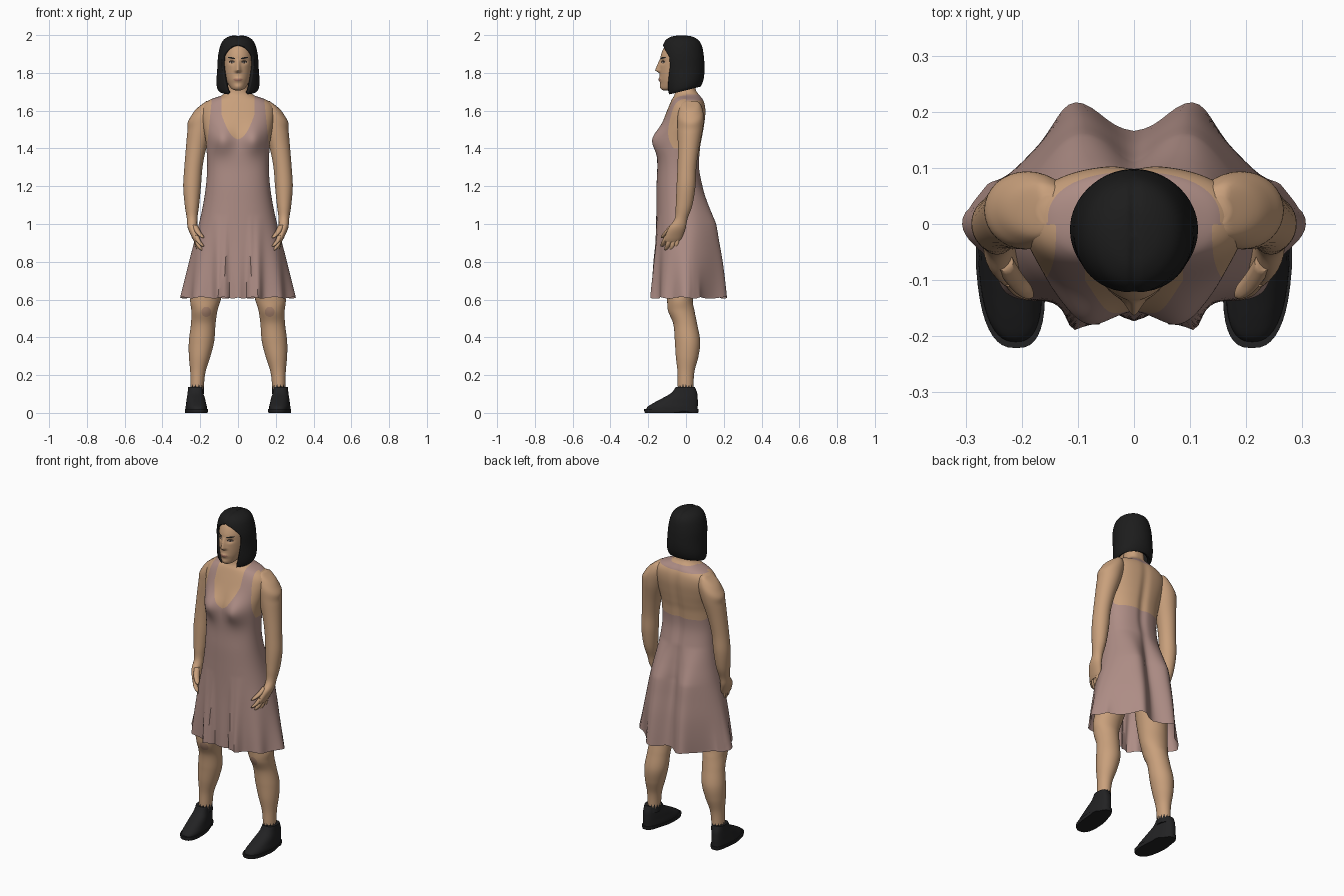
import bpy, bmesh, math
from math import sin, cos, exp, pi, atan2

if "Cube" in bpy.data.objects:
    bpy.data.objects.remove(bpy.data.objects["Cube"], do_unlink=True)


def material(name, r, g, b):
    m = bpy.data.materials.new(name)
    m.use_nodes = True
    m.diffuse_color = (r, g, b, 1)
    bsdf = next(n for n in m.node_tree.nodes if n.type == 'BSDF_PRINCIPLED')
    bsdf.inputs["Base Color"].default_value = (r, g, b, 1)
    bsdf.inputs["Roughness"].default_value = 0.8
    return m


SKIN = material("skin", .58, .35, .2)
BLUSH = material("knee blush", .43, .25, .17)
LIPS = material("lips", .42, .2, .14)
DRESS = material("dusty rose cloth", .42, .265, .235)
HAIR = material("black hair", .012, .012, .012)
LEATHER = material("black leather", .016, .016, .017)
WHITE = material("eye white", .42, .36, .32)
DARK = material("eye dark", .03, .02, .015)


def clamp(t):
    return max(0.0, min(1.0, t))


def bell(d, s):
    return exp(-(d / s) ** 2)


def spline(keys, n):
    """Smooth curve through the key rows."""
    out = []
    for i in range(n + 1):
        t = i / n * (len(keys) - 1)
        k = min(int(t), len(keys) - 2)
        u = t - k
        p = [keys[max(0, min(len(keys) - 1, k + j))] for j in (-1, 0, 1, 2)]
        out.append([.5 * (2 * b + (c - a) * u + (2 * a - 5 * b + 4 * c - d) * u * u
                          + (3 * b - a - 3 * c + d) * u ** 3) for a, b, c, d in zip(*p)])
    return out


def power(v, e):
    return math.copysign(abs(v) ** e, v)


def loft(name, keys, mats, seg=32, rows=40, deform=None, gap=None, paint=(),
         cap=True, square=1.0, mirror=False, thick=0):
    """Skin horizontal rings (z, x, y, rx, ry); gap leaves the front open."""
    bm = bmesh.new()
    rings = []
    for z, x, y, rx, ry in spline(keys, rows):
        g = gap(z) if gap else 0
        ring = []
        for j in range(seg + (1 if gap else 0)):
            a = g + (2 * pi - 2 * g) * j / seg
            p = (x + rx * power(sin(a), square), y - ry * power(cos(a), square), z)
            ring.append(bm.verts.new(deform(*p) if deform else p))
        rings.append(ring)
    for r, s in zip(rings, rings[1:]):
        for j in range(seg):
            k = j + 1 if gap else (j + 1) % seg
            bm.faces.new((r[j], r[k], s[k], s[j]))
    if cap:
        bm.faces.new(rings[0])
        bm.faces.new(rings[-1])
    if gap:
        bmesh.ops.remove_doubles(bm, verts=bm.verts, dist=.0004)
    bmesh.ops.recalc_face_normals(bm, faces=bm.faces)
    for rule, index in paint:
        paint_region(bm, rule, index)
    mesh = bpy.data.meshes.new(name)
    bm.to_mesh(mesh)
    bm.free()
    ob = bpy.data.objects.new(name, mesh)
    bpy.context.scene.collection.objects.link(ob)
    for m in mats:
        mesh.materials.append(m)
    if mirror:
        ob.modifiers.new("mirror", 'MIRROR')
    if thick:
        mod = ob.modifiers.new("thickness", 'SOLIDIFY')
        mod.thickness, mod.offset = thick, -1
    bpy.ops.object.select_all(action='DESELECT')
    ob.select_set(True)
    bpy.context.view_layer.objects.active = ob
    bpy.ops.object.shade_smooth_by_angle(angle=math.radians(50))


def paint_region(bm, rule, index):
    """Cut the mesh along rule = 0 and colour the negative side."""
    value = {v: rule(*v.co) for v in bm.verts}
    fresh = set()
    for e in list(bm.edges):
        a, b = e.verts
        fa, fb = value[a], value[b]
        if fa * fb < 0:
            fresh.add(bmesh.utils.edge_split(e, a, fa / (fa - fb))[1])
    for f in list(bm.faces):
        cut = [v for v in f.verts if v in fresh]
        if len(cut) == 2:
            bmesh.utils.face_split(f, cut[0], cut[1])
    for f in bm.faces:
        if rule(*f.calc_center_median()) < 0:
            f.material_index = index


# Torso and dress: one surface from hem to neck
def body_shape(x, y, z):
    t = clamp((1.05 - z) / .44)
    a = atan2(abs(x), -y)
    pleat = 1 + t * t * (.05 if y < .03 else .03) * cos(12 * a)
    ax = abs(x)
    x, y = x * pleat, y * pleat
    if y > 0:
        seat = clamp((1.2 - z) / .2)
        y *= 1 - .4 * t * bell(ax - .23, .055)
        y += seat * (.032 * bell(ax - .105, .058) - .028 * bell(x, .04))
        y -= .012 * bell(x, .025) * bell(z - 1.35, .3)
    else:
        y -= .038 * bell(ax - .085, .055) * bell(z - 1.445, .07)
        y -= t * (.025 * bell(ax - .105, .025) + .02 * bell(ax - .066, .01))
    return x, y, z + .004 * t ** 4 * (1 + cos(12 * a + 1))


def dress_rule(x, y, z):
    ax = abs(x)
    neck = .087 * power(clamp((z - 1.45) / .13), .5) - max(0, 1.45 - z)
    body = z - 1.40 + .035 * clamp(y / .06 + .5)
    strap = max(neck - ax, ax - .165 + .1 * (z - 1.4), y - .01)
    band = max(1.655 - z, z - 1.685, -y)
    return min(max(body, neck - ax), strap, band)


def profile(*rows):
    """Rows of z, half width, front y, back y."""
    return [(z, 0, (f + b) / 2, w, (b - f) / 2) for z, w, f, b in rows]


loft("torso_and_dress", profile(
    (.605, .292, -.165, .187), (.7, .275, -.165, .18), (.8, .255, -.163, .17),
    (.9, .232, -.16, .155), (1, .207, -.158, .14), (1.1, .185, -.157, .115),
    (1.2, .17, -.156, .09), (1.3, .163, -.152, .072), (1.4, .167, -.153, .077),
    (1.46, .174, -.148, .087), (1.52, .186, -.13, .097), (1.58, .194, -.108, .104),
    (1.625, .186, -.09, .102), (1.657, .15, -.076, .092), (1.682, .085, -.062, .074),
    (1.71, .058, -.058, .055), (1.76, .054, -.06, .05)),
    [SKIN, DRESS], 144, 128, body_shape, paint=[(dress_rule, 1)], cap=False, square=.88)


# Head with nose, eye sockets and mouth
def face_shape(x, y, z):
    if y < -.05:
        nose = clamp((1.875 - z) / .06) * clamp((z - 1.797) / .016)
        y -= .024 * nose * bell(x, .009 + .006 * clamp((1.86 - z) / .05))
        y += .009 * bell(abs(x) - .033, .016) * bell(z - 1.858, .012)
        y -= .007 * bell(x, .022) * bell(z - 1.765, .012)
        y -= .004 * bell(x, .02) * bell(z - 1.727, .012)
    return x, y, z


def oval(cx, cz, rx, rz, tilt=0):
    def rule(x, y, z):
        dx = abs(x) - cx
        d = (dx / rx) ** 2 + ((z - cz - tilt * dx) / rz) ** 2 - 1
        return max(d, (y + .05) * 50)
    return rule


loft("head", profile(
    (1.708, .015, -.12, -.08), (1.717, .035, -.132, -.04), (1.75, .057, -.137, .03),
    (1.78, .068, -.139, .06), (1.82, .075, -.139, .075), (1.86, .078, -.138, .08),
    (1.9, .078, -.131, .08), (1.94, .068, -.112, .068), (1.965, .045, -.08, .045),
    (1.975, .01, -.03, 0)),
    [SKIN, LIPS, HAIR, DARK, WHITE], 128, 120, face_shape,
    paint=[(oval(0, 1.764, .024, .0075), 1), (oval(.034, 1.879, .021, .0045, .15), 2),
           (oval(.033, 1.858, .016, .0075), 3), (oval(.033, 1.8565, .0115, .004), 4),
           (oval(.033, 1.858, .0055, .0055), 3)])


# Bob haircut, open around the face
def hair_gap(z):
    open_up = .88 * clamp((1.947 - z) / .06) ** .5
    return open_up * (1 - .42 * clamp((1.84 - z) / .12))


def hair_shape(x, y, z):
    return (x, y, z + .25 * y * clamp((1.85 - z) / .13)
            - .005 * bell(x, .008) * clamp((z - 1.93) / .03))


loft("hair", [
    (2, 0, -.022, .0001, .0001), (1.992, 0, -.022, .05, .058), (1.963, 0, -.02, .085, .096),
    (1.9, 0, -.018, .104, .111), (1.82, 0, -.012, .11, .11), (1.76, 0, -.01, .114, .105),
    (1.725, 0, -.01, .111, .097), (1.708, 0, -.01, .102, .088)],
    [HAIR], 96, 48, hair_shape, hair_gap, cap=False, thick=.02)


# Arms with palms; the shoulder cap slopes outward
def shoulder_slope(x, y, z):
    return x, y, z - .6 * clamp((z - 1.48) / .14) * max(0, x - .165)


loft("arms", [
    (1.652, .15, .025, .02, .025), (1.638, .17, .025, .06, .05), (1.59, .187, .025, .077, .068),
    (1.51, .2, .022, .067, .067), (1.4, .222, .013, .054, .056), (1.3, .236, .005, .048, .05),
    (1.2, .243, 0, .047, .05), (1.1, .244, -.01, .038, .044), (1.03, .243, -.025, .028, .034),
    (.98, .24, -.047, .026, .045), (.93, .225, -.066, .02, .046), (.905, .217, -.074, .014, .038)],
    [SKIN], 32, 66, shoulder_slope, mirror=True)

# Fingers and thumb, splayed forward and inward
fingers = {"thumb": ((.23, -.068, .995), (.184, -.127, .925), .015),
           "index_finger": ((.222, -.098, .94), (.184, -.128, .88), .0125),
           "middle_finger": ((.219, -.084, .922), (.19, -.106, .86), .0125),
           "ring_finger": ((.219, -.064, .917), (.197, -.08, .852), .012),
           "little_finger": ((.222, -.046, .925), (.205, -.052, .86), .011)}
for name, (a, b, r) in fingers.items():
    keys = []
    for t, s in ((0, 1), (.5, 1.05), (.85, .85), (1, .35)):
        x, y, z = [p + (q - p) * t for p, q in zip(a, b)]
        keys.append((z, x + .006 * sin(pi * t), y, r * s, r * s * 1.1))
    loft(name + "s", keys, [SKIN], 12, 12, mirror=True)


# Legs with knee blush and ragged ankle socks
def sock_rule(x, y, z):
    a = atan2(y, x - .216) * 14 / (2 * pi)
    return z - .128 - .045 * abs(a % 1 - .5)


def knee_rule(x, y, z):
    return max(((x - .168) / .026) ** 2 + ((z - .535) / .027) ** 2 - 1, (y + .02) * 50)


loft("legs", [
    (.95, .1, 0, .085, .09), (.8, .13, -.01, .09, .09), (.68, .155, -.025, .085, .08),
    (.6, .172, -.032, .081, .068), (.54, .178, -.025, .069, .07), (.47, .184, -.004, .065, .063),
    (.38, .193, .008, .067, .067), (.3, .203, .006, .057, .06), (.22, .212, 0, .041, .045),
    (.15, .216, -.002, .036, .042), (.1, .216, 0, .036, .042)],
    [SKIN, LEATHER, BLUSH], 84, 100, paint=[(sock_rule, 1), (knee_rule, 2)], mirror=True)


# Shoes: upper and welted sole, narrowed at the heel
def shoe_shape(x, y, z):
    x *= 1 - .18 * clamp((y + .06) / .1)
    return x + .222 + .08 * (y + .07), y, z


loft("shoe_uppers", [
    (.012, 0, -.075, .055, .137), (.032, 0, -.071, .055, .133), (.052, 0, -.055, .052, .118),
    (.075, 0, -.034, .049, .096), (.105, 0, -.01, .044, .069), (.138, 0, -.003, .041, .05)],
    [LEATHER], 40, 25, shoe_shape, square=.78, mirror=True)


def sole_shape(x, y, z):
    arch = .01 * bell(y + .01, .025) * clamp((.015 - z) / .015)
    return shoe_shape(x, y, z + arch)


loft("shoe_soles", [(0, 0, -.077, .058, .141), (.01, 0, -.077, .06, .144),
                    (.02, 0, -.077, .06, .144)],
     [LEATHER], 40, 4, sole_shape, square=.76, mirror=True)
